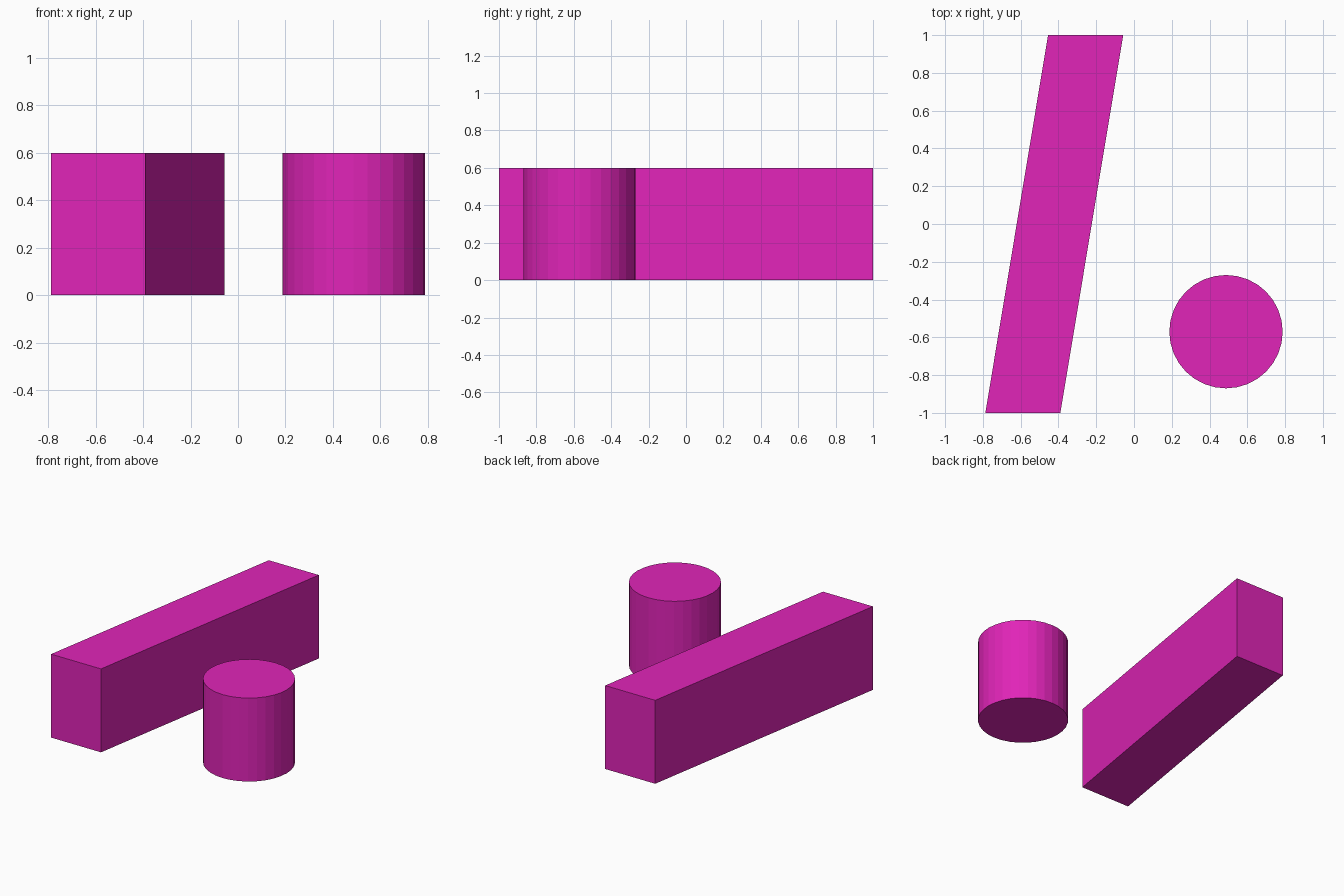
import bpy, bmesh, math

if "Cube" in bpy.data.objects:
    bpy.data.objects.remove(bpy.data.objects["Cube"])

HEIGHT = 0.6

magenta = bpy.data.materials.new("magenta")
magenta.diffuse_color = (0.75, 0.018, 0.48, 1.0)
magenta.use_nodes = True
magenta.node_tree.nodes["Principled BSDF"].inputs["Base Color"].default_value = magenta.diffuse_color


def prism(name, outline):
    """Extrude a flat outline from the ground up to HEIGHT."""
    bm = bmesh.new()
    base = bm.faces.new([bm.verts.new((x, y, 0)) for x, y in outline])
    top = bmesh.ops.extrude_face_region(bm, geom=[base], use_keep_orig=True)
    verts = [v for v in top["geom"] if isinstance(v, bmesh.types.BMVert)]
    bmesh.ops.translate(bm, verts=verts, vec=(0, 0, HEIGHT))
    bmesh.ops.recalc_face_normals(bm, faces=bm.faces)
    mesh = bpy.data.meshes.new(name)
    bm.to_mesh(mesh)
    bm.free()
    mesh.materials.append(magenta)
    obj = bpy.data.objects.new(name, mesh)
    bpy.context.collection.objects.link(obj)
    return obj


# Slanted bar: parallelogram footprint
prism("slanted_bar", [(-0.787, -1), (-0.39, -1), (-0.057, 1), (-0.455, 1)])

# Round post: flat-shaded 32-sided column
cx, cy, r, sides = 0.487, -0.57, 0.3, 32
prism("round_post", [(cx + r * math.cos(2 * math.pi * i / sides),
                      cy + r * math.sin(2 * math.pi * i / sides))
                     for i in range(sides)])
